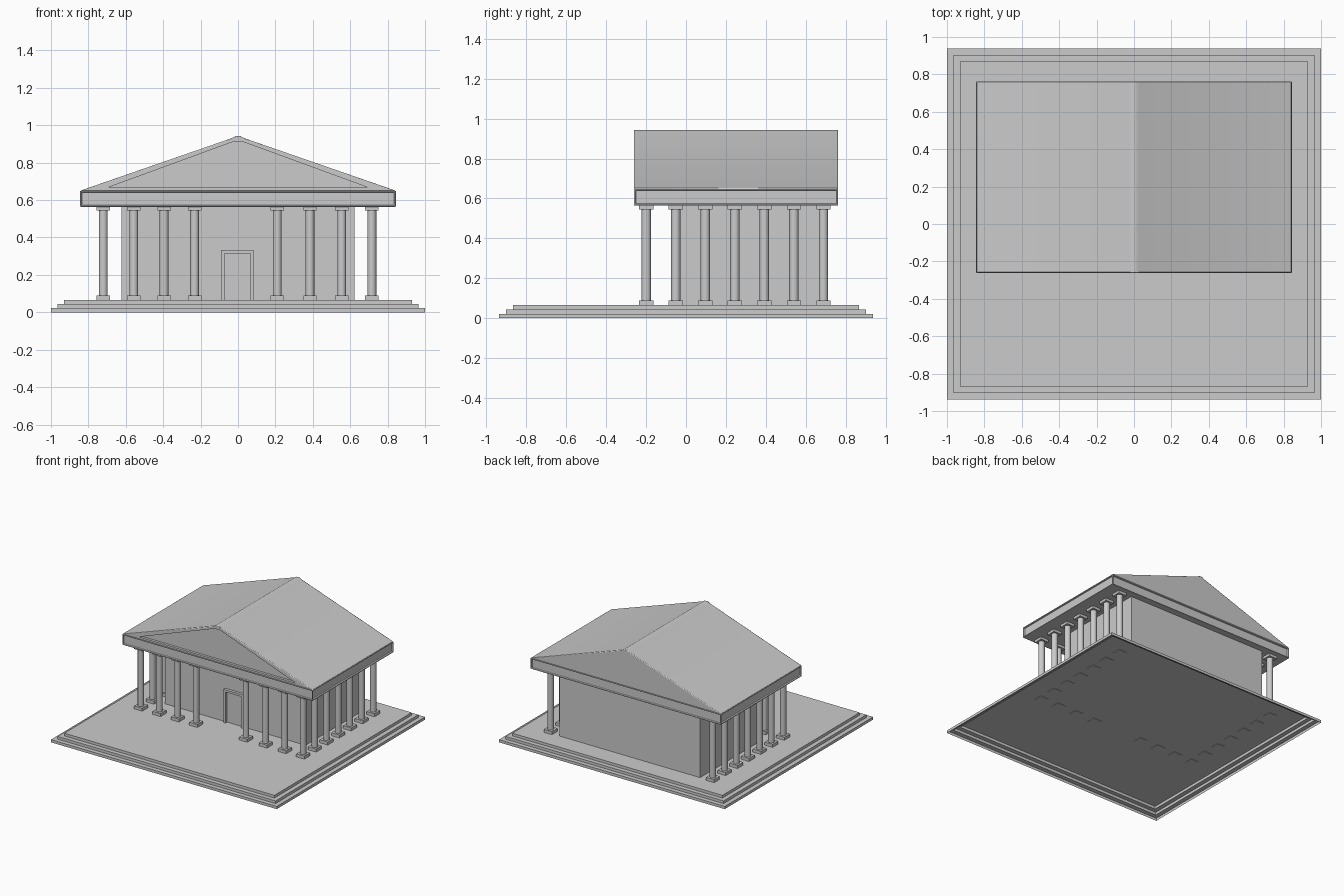
import bpy
import bmesh
from mathutils import Vector

if "Cube" in bpy.data.objects:
    bpy.data.objects.remove(bpy.data.objects["Cube"])

stone = bpy.data.materials.new("grey stone")
stone.use_nodes = True
GREY = (0.6, 0.6, 0.6, 1)
stone.diffuse_color = GREY
stone.node_tree.nodes["Principled BSDF"].inputs["Base Color"].default_value = GREY


def finish(name, bm):
    bmesh.ops.recalc_face_normals(bm, faces=bm.faces)
    mesh = bpy.data.meshes.new(name)
    bm.to_mesh(mesh)
    bm.free()
    mesh.materials.append(stone)
    obj = bpy.data.objects.new(name, mesh)
    bpy.context.scene.collection.objects.link(obj)
    return obj


def add_box(bm, low, high):
    low, high = Vector(low), Vector(high)
    verts = bmesh.ops.create_cube(bm, size=1)["verts"]
    for v in verts:
        v.co = (low + high) / 2 + v.co * (high - low)


def extrude_profile(bm, points, y0, y1):
    """Extrude an x-z outline along y."""
    face = bm.faces.new([bm.verts.new((x, y0, z)) for x, z in points])
    new = bmesh.ops.extrude_face_region(bm, geom=[face], use_keep_orig=True)["geom"]
    for v in new:
        if isinstance(v, bmesh.types.BMVert):
            v.co.y = y1


def bevel(obj, width, segments):
    mod = obj.modifiers.new("Soft edges", "BEVEL")
    mod.width = width
    mod.segments = segments
    mod.limit_method = "ANGLE"


def smooth(obj, angle):
    bpy.ops.object.select_all(action="DESELECT")
    obj.select_set(True)
    bpy.context.view_layer.objects.active = obj
    bpy.ops.object.shade_smooth_by_angle(angle=angle)


# Stepped platform: a shell of risers and treads, open underneath
FLOOR, CEILING = 0.065, 0.568
STEPS = 3
bm = bmesh.new()
previous = None
for i in range(STEPS):
    x, y = 1 - 0.035 * i, 0.938 - 0.035 * i
    for level in (i, i + 1):
        z = FLOOR * level / STEPS
        ring = [bm.verts.new((sx * x, sy * y, z))
                for sx, sy in ((-1, -1), (1, -1), (1, 1), (-1, 1))]
        if previous:
            for k in range(4):
                n = (k + 1) % 4
                bm.faces.new((previous[k], previous[n], ring[n], ring[k]))
        previous = ring
bm.faces.new(previous)
finish("stepped_platform", bm)

# Inner chamber
WALL_FRONT = -0.035
bm = bmesh.new()
add_box(bm, (-0.623, WALL_FRONT, FLOOR), (0.623, 0.712, CEILING + 0.01))
finish("chamber", bm)

# Door surround
bm = bmesh.new()
outline = [(-0.09, FLOOR), (-0.09, 0.332), (0.082, 0.332), (0.082, FLOOR),
           (0.066, FLOOR), (0.066, 0.314), (-0.071, 0.314), (-0.071, FLOOR)]
extrude_profile(bm, outline, WALL_FRONT - 0.022, WALL_FRONT)
finish("door_surround", bm)


# Columns with square bases and capitals, bedded slightly into the floor
def column(name, x, y):
    bm = bmesh.new()
    half, slab, bed = 0.036, 0.024, 0.003
    add_box(bm, (x - half, y - half, FLOOR - bed), (x + half, y + half, FLOOR + slab))
    add_box(bm, (x - half, y - half, CEILING - slab), (x + half, y + half, CEILING))
    shaft = bmesh.ops.create_cone(bm, cap_ends=False, segments=24, radius1=0.0235,
                                  radius2=0.0235, depth=CEILING - FLOOR - 2 * slab)
    bmesh.ops.translate(bm, verts=shaft["verts"], vec=(x, y, (FLOOR + CEILING) / 2))
    smooth(finish(name, bm), 0.6)


FRONT_Y, SPACING = -0.199, 0.148
for i, x in enumerate((-0.557, -0.395, -0.232, 0.21, 0.385, 0.555)):
    column(f"front_column_{i + 1}", x, FRONT_Y)
for side, x in (("right", -0.72), ("left", 0.716)):
    for i in range(7):
        column(f"{side}_column_{i + 1}", x, FRONT_Y + SPACING * i)

# Entablature with a sunken panel on each side
ROOF_FRONT, ROOF_BACK, EAVE, ROOF_X = -0.261, 0.763, 0.65, 0.844
bm = bmesh.new()
add_box(bm, (-ROOF_X, ROOF_FRONT, CEILING - 0.004), (ROOF_X, ROOF_BACK, EAVE))
bm.normal_update()
panels = [f for f in bm.faces if abs(f.normal.z) < 0.5]
bmesh.ops.inset_individual(bm, faces=panels, thickness=0.012)
bmesh.ops.inset_individual(bm, faces=panels, thickness=0.001, depth=-0.012)
bevel(finish("entablature", bm), 0.004, 2)

# Gable roof with a rounded ridge
bm = bmesh.new()
gable = [(-ROOF_X, EAVE), (-0.03, 0.932), (-0.016, 0.941), (0, 0.944),
         (0.016, 0.941), (0.03, 0.932), (ROOF_X, EAVE)]
extrude_profile(bm, gable, ROOF_FRONT, ROOF_BACK)
roof = finish("gable_roof", bm)
bevel(roof, 0.005, 2)

# Sunken triangle in the front pediment
bm = bmesh.new()
triangle = [(-0.695, 0.667), (-0.025, 0.912), (0.025, 0.912), (0.695, 0.667)]
extrude_profile(bm, triangle, ROOF_FRONT - 0.05, ROOF_FRONT + 0.02)
cutter = finish("pediment_cutter", bm)
cutter.hide_render = True
cutter.hide_viewport = True
cut = roof.modifiers.new("Pediment recess", "BOOLEAN")
cut.object = cutter
cut.operation = "DIFFERENCE"
smooth(roof, 0.4)
